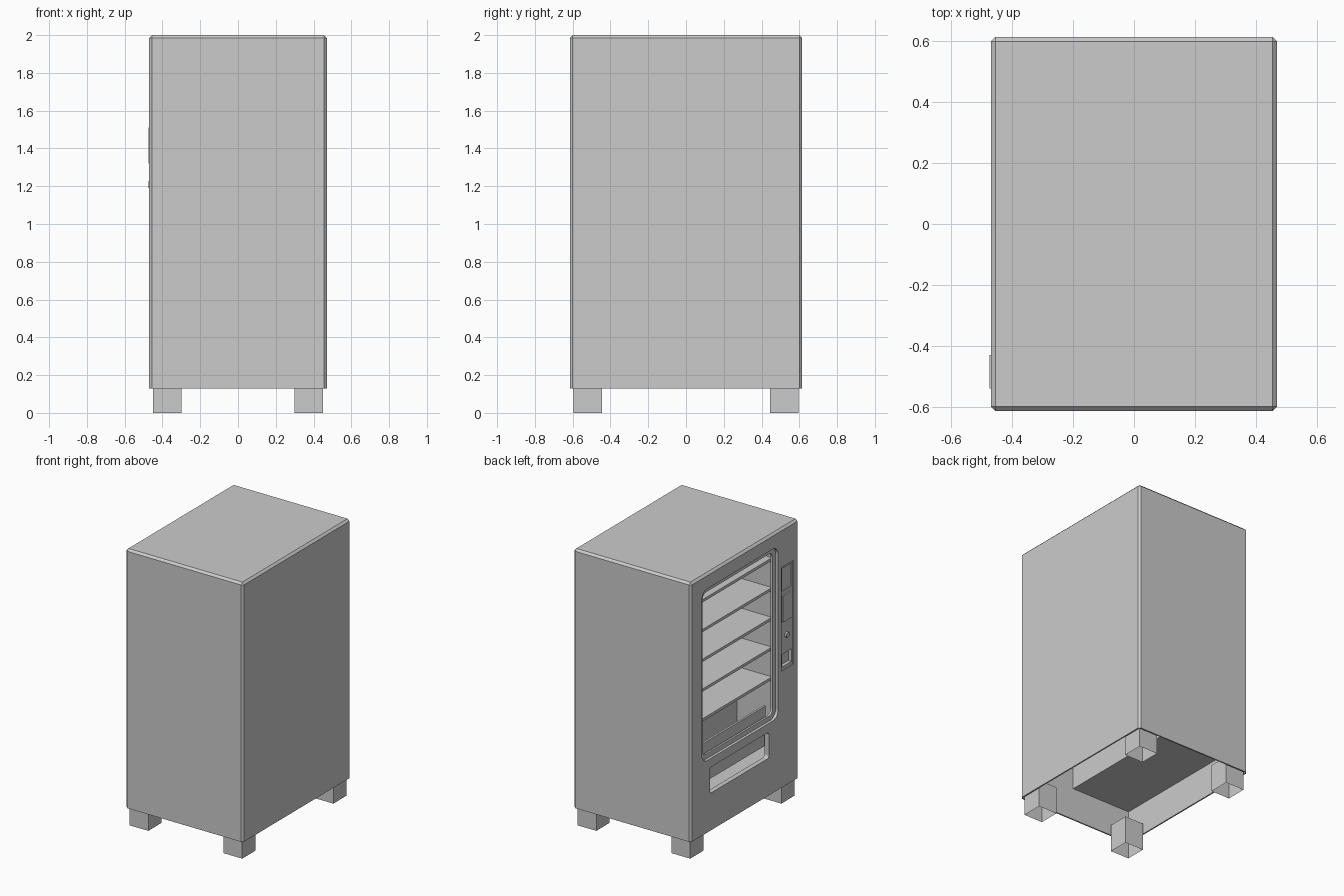
import bpy, bmesh, math
from mathutils import Matrix

if "Cube" in bpy.data.objects:
    bpy.data.objects.remove(bpy.data.objects["Cube"])


def finish(bm, name):
    bmesh.ops.recalc_face_normals(bm, faces=bm.faces)
    me = bpy.data.meshes.new(name)
    bm.to_mesh(me)
    bm.free()
    ob = bpy.data.objects.new(name, me)
    bpy.context.collection.objects.link(ob)
    return ob


def box_bm(x0, x1, y0, y1, z0, z1):
    bm = bmesh.new()
    bmesh.ops.create_cube(bm, size=1)
    for v in bm.verts:
        v.co = (x1 if v.co.x > 0 else x0, y1 if v.co.y > 0 else y0, z1 if v.co.z > 0 else z0)
    return bm


def box(name, *dims):
    return finish(box_bm(*dims), name)


def rounded_prism(name, x0, x1, y0, y1, z0, z1, r, seg=6):
    """Rounded rectangle in the y-z plane, extruded along x."""
    bm = bmesh.new()
    pts = []
    for i, (cy, cz) in enumerate([(y1 - r, z1 - r), (y0 + r, z1 - r), (y0 + r, z0 + r), (y1 - r, z0 + r)]):
        for k in range(seg + 1):
            a = math.pi / 2 * (i + k / seg)
            pts.append((x0, cy + r * math.cos(a), cz + r * math.sin(a)))
    face = bm.faces.new([bm.verts.new(p) for p in pts])
    new = bmesh.ops.extrude_face_region(bm, geom=[face])["geom"]
    bmesh.ops.translate(bm, vec=(x1 - x0, 0, 0), verts=[g for g in new if isinstance(g, bmesh.types.BMVert)])
    return finish(bm, name)


def cut(target, cutter):
    cutter.hide_render = True
    mod = target.modifiers.new("cut", 'BOOLEAN')
    mod.operation = 'DIFFERENCE'
    mod.solver = 'EXACT'
    mod.object = cutter
    bpy.context.view_layer.objects.active = target
    bpy.ops.object.modifier_apply(modifier=mod.name)
    bpy.data.objects.remove(cutter)


# Cabinet: box chamfered on every edge except the bottom ones
bm = box_bm(-0.47, 0.47, -0.615, 0.615, 0.13, 2.0)
edges = [e for e in bm.edges if max(v.co.z for v in e.verts) > 1]
bmesh.ops.bevel(bm, geom=edges, offset=0.015, segments=1, affect='EDGES')
cabinet = finish(bm, "cabinet")

# Hollow underside and rear, then the display compartment
cut(cabinet, box("under_cutter", -0.46, 0.46, -0.605, 0.605, 0.0, 0.365))
cut(cabinet, box("rear_cutter", 0.02, 0.46, -0.605, 0.605, 0.3, 1.985))
cut(cabinet, box("compartment_cutter", -0.435, 0.01, -0.595, 0.595, 0.38, 1.97))

# Stepped window and delivery opening in the -x side
cut(cabinet, rounded_prism("window_rebate", -0.6, -0.45, -0.38, 0.49, 0.65, 1.89, 0.06))
cut(cabinet, rounded_prism("window_hole", -0.6, -0.42, -0.345, 0.455, 0.685, 1.855, 0.04))
cut(cabinet, rounded_prism("delivery_hole", -0.6, -0.42, -0.275, 0.40, 0.40, 0.587, 0.02, 4))

# Payment panel recesses
cut(cabinet, box("panel_cutter", -0.6, -0.464, -0.555, -0.42, 0.97, 1.72))
cut(cabinet, box("screen_cutter", -0.6, -0.458, -0.545, -0.43, 1.54, 1.705))
cut(cabinet, box("coin_return_cutter", -0.6, -0.44, -0.54, -0.435, 0.995, 1.085))

# Payment parts
box("keypad", -0.475, -0.46, -0.54, -0.43, 1.32, 1.51)
bm = bmesh.new()
bmesh.ops.create_cone(bm, cap_ends=True, segments=16, radius1=0.022, radius2=0.018, depth=0.015,
                      matrix=Matrix.Translation((-0.4675, -0.485, 1.21)) @ Matrix.Rotation(-math.pi / 2, 4, 'Y'))
finish(bm, "coin_knob")

# Shelves
for i in range(5):
    z = 0.81 + 0.215 * i
    box(f"shelf_{i + 1}", -0.27, 0.012, -0.597, 0.597, z - 0.02, z)

# Delivery flap behind the window sill
box("delivery_flap", -0.42, -0.405, -0.31, 0.43, 0.465, 0.75)

# Feet: hollow square tubes
for sx in (-1, 1):
    for sy in (-1, 1):
        xs, ys = sorted((sx * 0.30, sx * 0.45)), sorted((sy * 0.445, sy * 0.595))
        bm = box_bm(*xs, *ys, 0.0, 0.20)
        bmesh.ops.delete(bm, geom=[f for f in bm.faces if f.calc_center_median().z < 0.01], context='FACES')
        finish(bm, f"foot_{'left' if sx < 0 else 'right'}_{'front' if sy < 0 else 'back'}")
